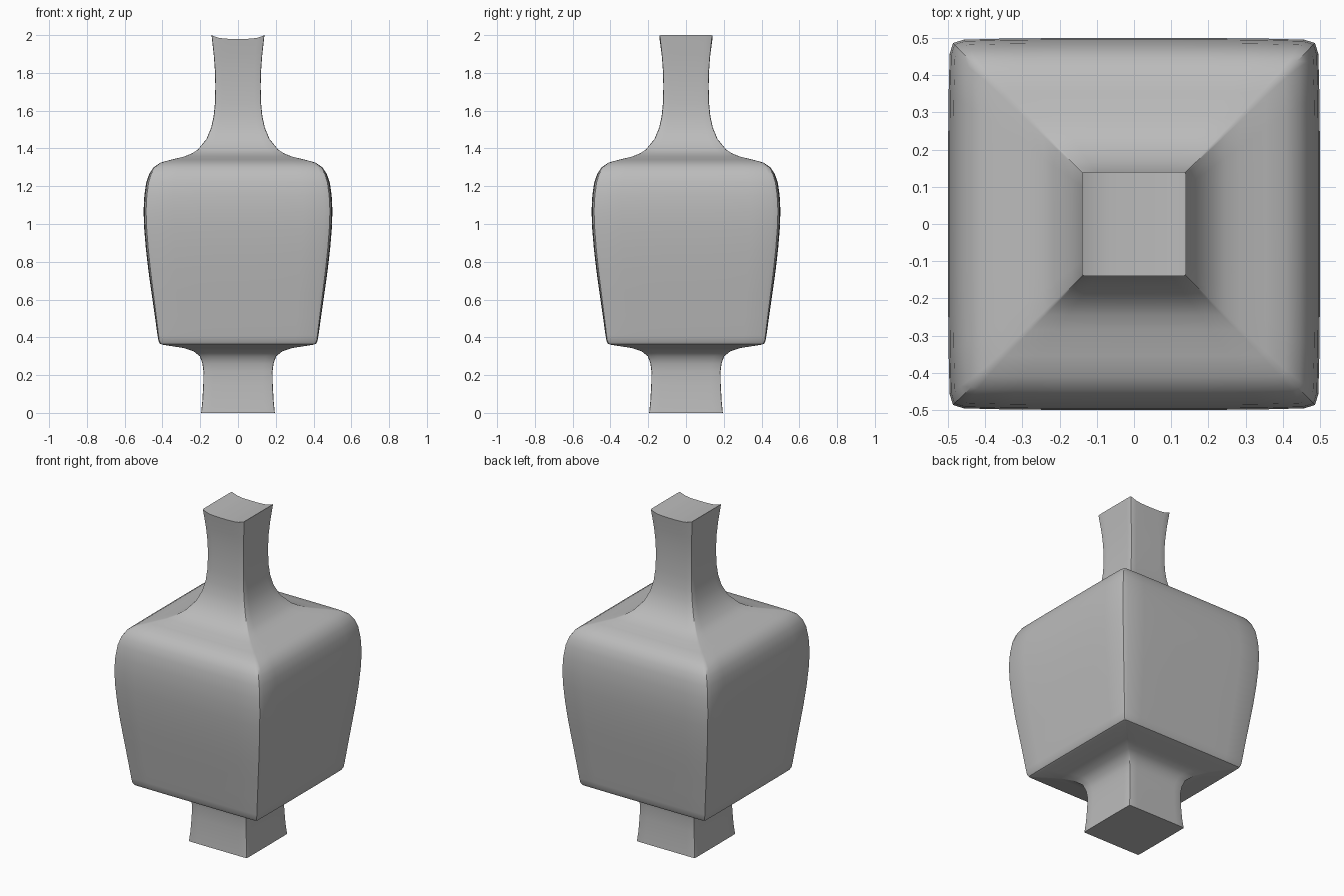
import bpy, bmesh, math

if "Cube" in bpy.data.objects:
    bpy.data.objects.remove(bpy.data.objects["Cube"])

# Silhouette: (half width, height, corner radius)
PROFILE = [
    (.195, 0, .006), (.189, .06, .006), (.184, .15, .006), (.183, .22, .006),
    (.188, .26, .006), (.202, .30, .006), (.236, .327, .006), (.29, .344, .008),
    (.40, .361, .012), (.413, .366, .014), (.421, .38, .016), (.426, .41, .018),
    (.44, .51, .024), (.457, .63, .03), (.474, .75, .036), (.488, .87, .04),
    (.497, .98, .042), (.5, 1.07, .042), (.496, 1.15, .042), (.486, 1.22, .04),
    (.47, 1.265, .034), (.447, 1.3, .026), (.41, 1.325, .018), (.355, 1.34, .012),
    (.285, 1.357, .01), (.245, 1.373, .008), (.212, 1.394, .007), (.167, 1.45, .006),
    (.142, 1.51, .006), (.129, 1.57, .006), (.122, 1.64, .006), (.12, 1.73, .006),
    (.122, 1.81, .006), (.128, 1.89, .006), (.14, 2.0, .006)]
SIDE = 9      # points along each flat side
LIP_DIP = .02


def section(w, r):
    """Rounded square: gently bowed sides joined by a two-step corner."""
    pts = []
    for q in range(4):
        c, s = round(math.cos(q * math.pi / 2)), round(math.sin(q * math.pi / 2))
        side = []
        for i in range(SIDE):
            t = 2 * i / (SIDE - 1) - 1
            side.append((t * (w - r), -w + .1 * r * t ** 4))
        k = w - r * .32
        side.append((k, -k))
        pts += [(x * c - y * s, x * s + y * c) for x, y in side]
    return pts


bm = bmesh.new()
rings = []
for w, z, r in PROFILE:
    top = z == PROFILE[-1][1]
    ring = []
    for x, y in section(w, r):
        dip = LIP_DIP * max(0, 1 - (abs(x) / w) ** 4) if top else 0
        ring.append(bm.verts.new((x, y, z - dip)))
    rings.append(ring)

# Walls
n = len(rings[0])
for a, b in zip(rings, rings[1:]):
    for i in range(n):
        j = (i + 1) % n
        bm.faces.new((a[i], a[j], b[j], b[i]))

# Flat foot, and a closed top that sags between its two raised sides
bm.faces.new(rings[0][::-1])
lip = rings[-1]
step = SIDE + 1
back = [lip[2 * step + SIDE - 1 - i] for i in range(SIDE)]
for i in range(SIDE - 1):
    bm.faces.new((lip[i], lip[i + 1], back[i + 1], back[i]))
bm.faces.new(lip[SIDE - 1:2 * step + 1])
bm.faces.new(lip[2 * step + SIDE - 1:] + [lip[0]])
bmesh.ops.recalc_face_normals(bm, faces=bm.faces)

mesh = bpy.data.meshes.new("vase")
bm.to_mesh(mesh)
bm.free()
vase = bpy.data.objects.new("vase", mesh)
bpy.context.collection.objects.link(vase)

grey = bpy.data.materials.new("plain grey")
grey.diffuse_color = (.5, .5, .5, 1)
grey.use_nodes = True
grey.node_tree.nodes["Principled BSDF"].inputs["Base Color"].default_value = grey.diffuse_color
mesh.materials.append(grey)

bpy.context.view_layer.objects.active = vase
vase.select_set(True)
bpy.ops.object.shade_smooth_by_angle(angle=math.radians(35))
